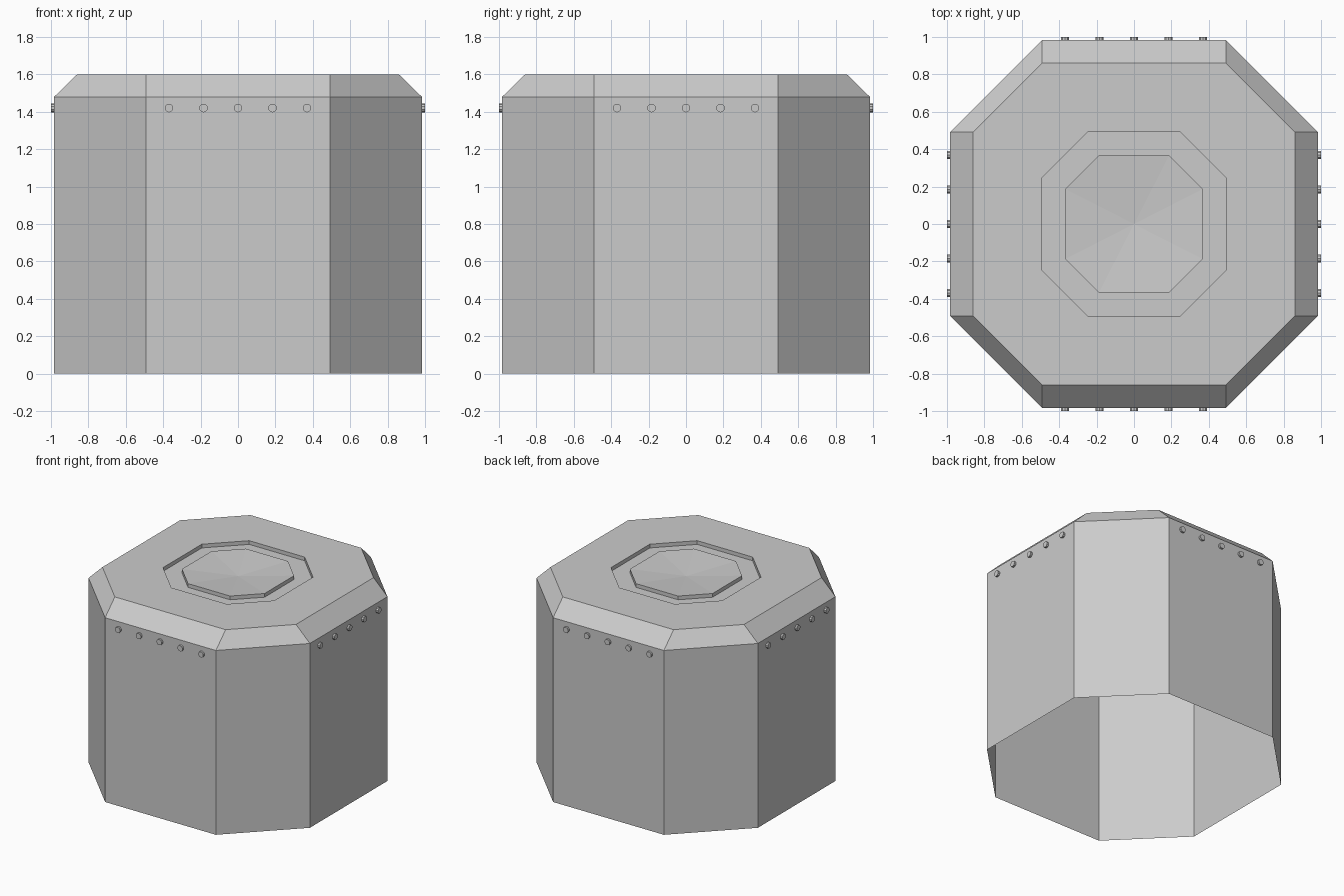
import bpy, bmesh, math
from mathutils import Matrix

if "Cube" in bpy.data.objects:
    bpy.data.objects.remove(bpy.data.objects["Cube"])


def octagon(bm, half, flat, z):
    """Ring of eight vertices: half = distance to sides, flat = half side length."""
    pts = [(half, -flat), (half, flat), (flat, half), (-flat, half),
           (-half, flat), (-half, -flat), (-flat, -half), (flat, -half)]
    return [bm.verts.new((x, y, z)) for x, y in pts]


def to_object(bm, name):
    mesh = bpy.data.meshes.new(name)
    bm.to_mesh(mesh)
    bm.free()
    ob = bpy.data.objects.new(name, mesh)
    bpy.context.collection.objects.link(ob)
    return ob


# Open-bottomed shell: walls, bevelled rim, top, groove, raised plug with dished centre
bm = bmesh.new()
profile = [(0.983, 0.492, 0), (0.983, 0.492, 1.48), (0.86, 0.492, 1.6),
           (0.494, 0.246, 1.6), (0.494, 0.246, 1.57),
           (0.367, 0.187, 1.57), (0.367, 0.187, 1.6)]
rings = [octagon(bm, *p) for p in profile]
for a, b in zip(rings, rings[1:]):
    for i in range(8):
        j = (i + 1) % 8
        bm.faces.new((a[i], a[j], b[j], b[i]))
centre = bm.verts.new((0, 0, 1.57))
for i in range(8):
    bm.faces.new((rings[-1][i], rings[-1][(i + 1) % 8], centre))
to_object(bm, "octagonal_shell")

# Rows of five rivets on the four main sides
bm = bmesh.new()
for side in range(4):
    turn = Matrix.Rotation(side * math.pi / 2, 4, 'Z')
    for k in range(-2, 3):
        place = Matrix.Translation((k * 0.1845, -0.99, 1.42)) @ Matrix.Rotation(math.pi / 2, 4, 'X')
        bmesh.ops.create_cone(bm, cap_ends=True, segments=10, radius1=0.023,
                              radius2=0.023, depth=0.02, matrix=turn @ place)
to_object(bm, "rivets")
